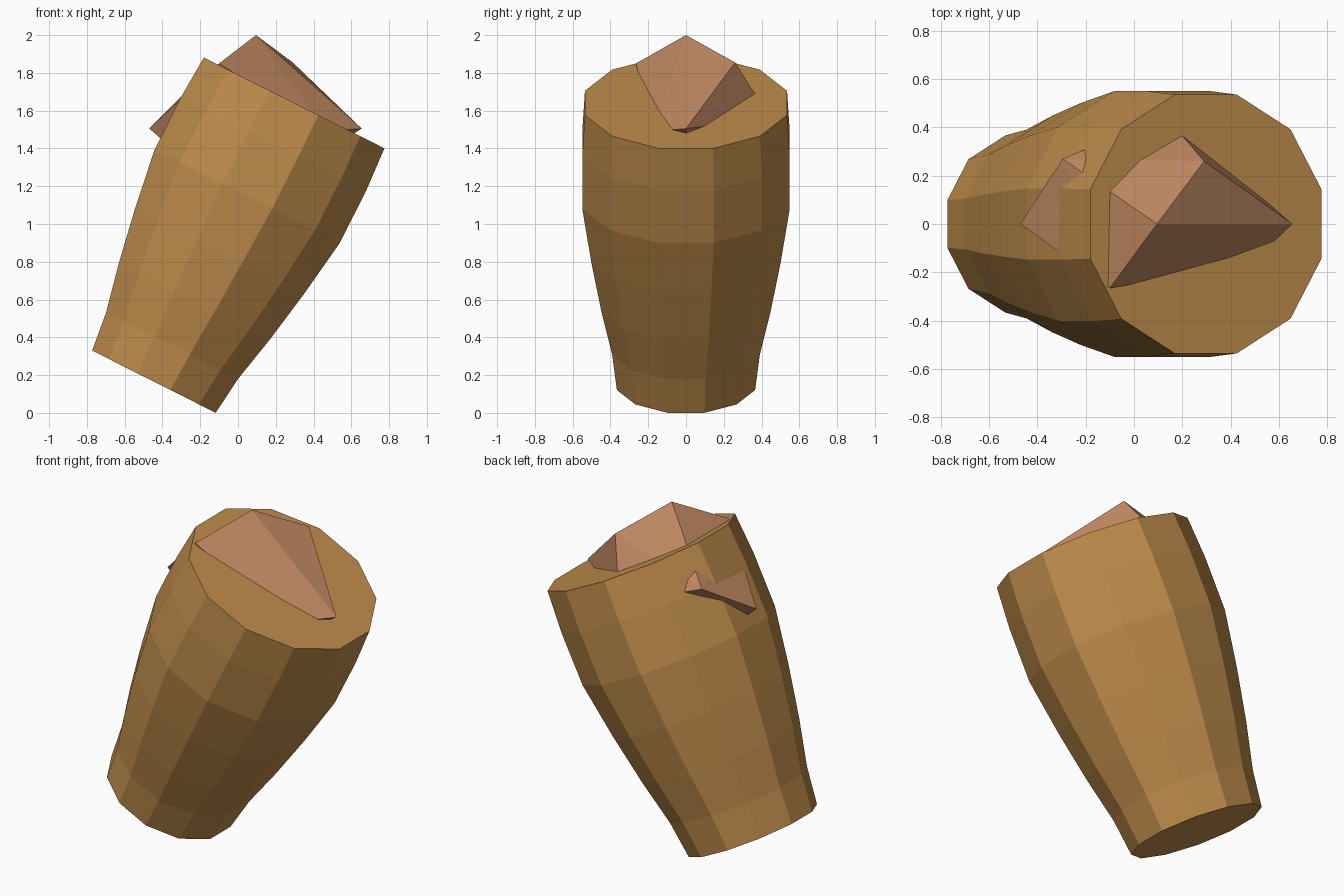
import bpy, bmesh, math
from mathutils import Matrix, Vector

if "Cube" in bpy.data.objects:
    bpy.data.objects.remove(bpy.data.objects["Cube"])


def material(name, rgb):
    m = bpy.data.materials.new(name)
    m.diffuse_color = (*rgb, 1)
    m.use_nodes = True
    m.node_tree.nodes["Principled BSDF"].inputs["Base Color"].default_value = m.diffuse_color
    return m


def make_object(name, bm, mat):
    bmesh.ops.recalc_face_normals(bm, faces=bm.faces)
    mesh = bpy.data.meshes.new(name)
    bm.to_mesh(mesh)
    bm.free()
    mesh.materials.append(mat)
    ob = bpy.data.objects.new(name, mesh)
    bpy.context.collection.objects.link(ob)
    return ob


wood = material("golden_brown", (0.515, 0.262, 0.07))
tan = material("rosy_tan", (0.50, 0.235, 0.115))

# Tilted tapering body: (distance along axis, distance to flat side)
SIDES = 12
profile = [(0, 0.366), (0.213, 0.391), (0.477, 0.448), (0.772, 0.501),
           (1.099, 0.549), (1.412, 0.549), (1.652, 0.535)]
place = Matrix.Translation((-0.445, 0, 0.165)) @ Matrix.Rotation(math.radians(26.7), 4, 'Y')
bm = bmesh.new()
rings = []
for h, flat in profile:
    r = flat / math.cos(math.pi / SIDES)
    angles = [2 * math.pi * (i + 0.5) / SIDES for i in range(SIDES)]
    rings.append([bm.verts.new(place @ Vector((r * math.cos(a), r * math.sin(a), h)))
                  for a in angles])
for low, high in zip(rings, rings[1:]):
    for i in range(SIDES):
        j = (i + 1) % SIDES
        bm.faces.new((low[i], low[j], high[j], high[i]))
bm.faces.new(rings[0])
bm.faces.new(rings[-1])
make_object("tapered_body", bm, wood)

# Faceted chunk embedded in the top of the body
corners = [(0.095, 0, 2.0),           # peak
           (0.655, 0, 1.505),         # right tip
           (-0.47, 0, 1.505),         # left tip
           (0.29, 0.26, 1.855),       # back shoulder
           (-0.10, -0.265, 1.85),     # front shoulder
           (-0.295, 0.27, 1.68),      # back left corner
           (0.467, -0.175, 1.49),     # buried front corner
           (0.128, 0.449, 1.558),     # buried back corner
           (0, 0, 1.1)]               # buried underside
bm = bmesh.new()
for c in corners:
    bm.verts.new(c)
bmesh.ops.convex_hull(bm, input=bm.verts[:])
make_object("faceted_chunk", bm, tan)
